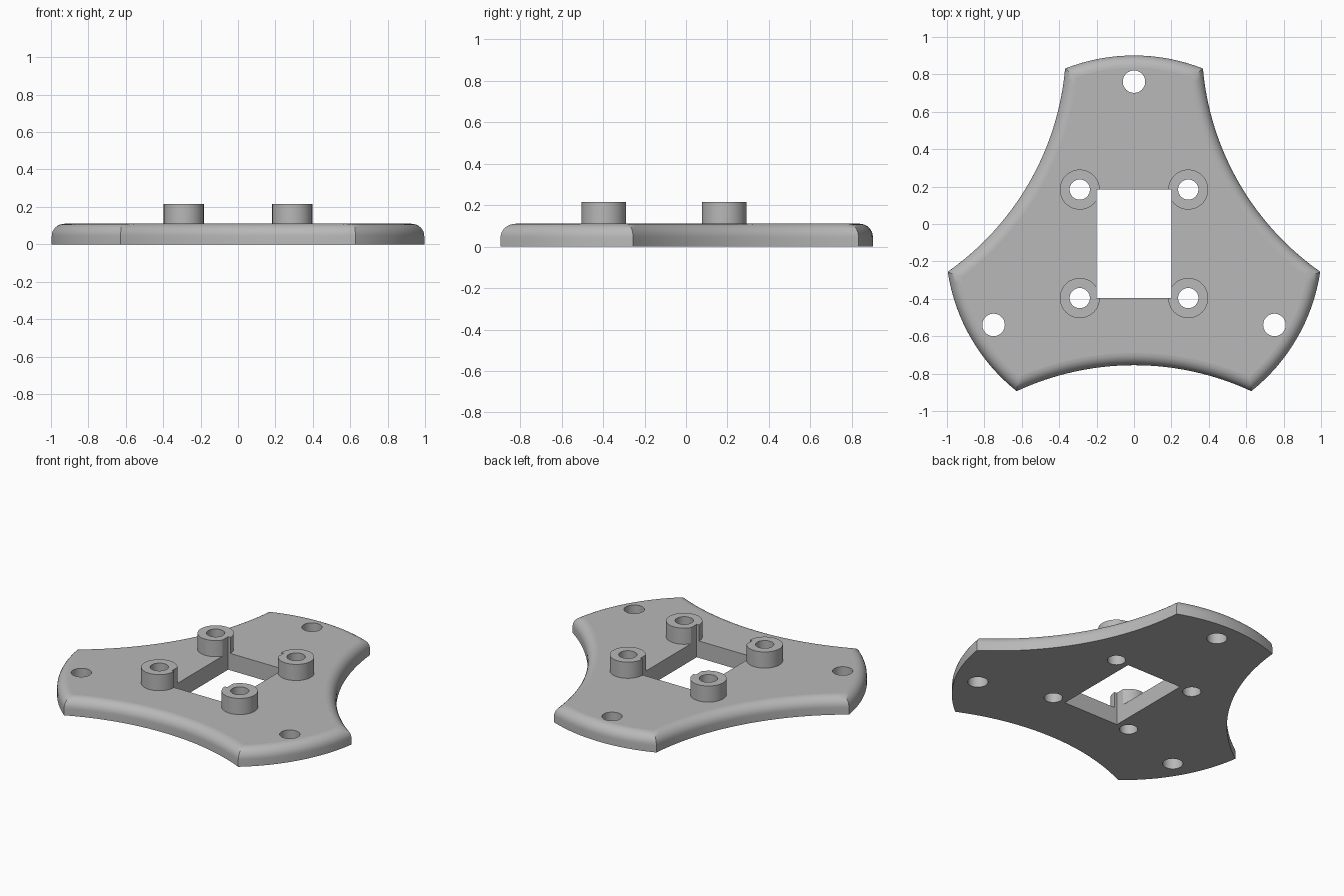
import bpy, bmesh
from math import sin, cos, asin, acos, pi, radians

if "Cube" in bpy.data.objects:
    bpy.data.objects.remove(bpy.data.objects["Cube"])

CY = -0.106                 # centre of the three-lobed shape
R_OUT = 1.007               # lobe end radius
R_SIDE, D_SIDE = 1.488, 2.137   # concave side radius and centre distance
H, FILLET = 0.11, 0.065     # plate height and top rounding
POST_TOP, POST_R, BORE_R = 0.215, 0.107, 0.054
OFF = 0.29                  # post offset from the centre
WIN_X = 0.2                 # window half width
MOUNT_D, MOUNT_R = 0.867, 0.06

grey = bpy.data.materials.new("matte grey")
grey.use_nodes = True
colour = (0.48, 0.48, 0.48, 1)
grey.diffuse_color = colour
grey.node_tree.nodes["Principled BSDF"].inputs["Base Color"].default_value = colour


def make_object(name, bm):
    bmesh.ops.recalc_face_normals(bm, faces=bm.faces)
    mesh = bpy.data.meshes.new(name)
    bm.to_mesh(mesh)
    bm.free()
    mesh.materials.append(grey)
    obj = bpy.data.objects.new(name, mesh)
    bpy.context.collection.objects.link(obj)
    return obj


def cylinder(name, x, y, r, z0, z1):
    bm = bmesh.new()
    bmesh.ops.create_cone(bm, cap_ends=True, segments=48, radius1=r, radius2=r, depth=z1 - z0)
    bmesh.ops.translate(bm, verts=bm.verts, vec=(x, y, (z0 + z1) / 2))
    return make_object(name, bm)


def outline(d, n_side=32, n_end=16):
    """Three concave sides and three convex ends, moved inwards by d."""
    a, b = R_OUT - d, R_SIDE + d
    phi = acos((a * a + D_SIDE ** 2 - b * b) / (2 * a * D_SIDE))
    beta = asin(a * sin(phi) / b)
    pts = []
    for k in range(3):
        t = -pi / 2 + k * 2 * pi / 3
        for i in range(n_side):
            ang = t + pi + beta * (1 - 2 * i / n_side)
            pts.append((D_SIDE * cos(t) + b * cos(ang), CY + D_SIDE * sin(t) + b * sin(ang)))
        for i in range(n_end):
            ang = t + phi + (2 * pi / 3 - 2 * phi) * i / n_end
            pts.append((a * cos(ang), CY + a * sin(ang)))
    return pts


def cut(obj, cutters):
    bpy.context.view_layer.objects.active = obj
    for c in cutters:
        mod = obj.modifiers.new("cut", 'BOOLEAN')
        mod.operation, mod.solver, mod.object = 'DIFFERENCE', 'EXACT', c
        bpy.ops.object.modifier_apply(modifier=mod.name)


def finish(obj):
    bpy.ops.object.select_all(action='DESELECT')
    obj.select_set(True)
    bpy.context.view_layer.objects.active = obj
    bpy.ops.object.shade_smooth_by_angle(angle=radians(30))
    for p in obj.data.polygons:      # keep level faces perfectly flat
        if abs(p.normal.z) > 0.999:
            p.use_smooth = False


# Plate: stacked outlines with a rounded top edge
bm = bmesh.new()
levels = [(0, 0)]
steps = 8
for i in range(steps + 1):
    q = pi / 2 * i / steps
    levels.append((FILLET * (1 - cos(q)), H - FILLET + FILLET * sin(q)))
rings = [[bm.verts.new((x, y, z)) for x, y in outline(d)] for d, z in levels]
for lo, hi in zip(rings, rings[1:]):
    for i in range(len(lo)):
        j = (i + 1) % len(lo)
        bm.faces.new((lo[i], lo[j], hi[j], hi[i]))
bm.faces.new(rings[0][::-1])
bm.faces.new(rings[-1])
plate = make_object("plate", bm)

# Cutters: window, mounting holes, post bores
bm = bmesh.new()
bmesh.ops.create_cube(bm, size=1)
bmesh.ops.scale(bm, verts=bm.verts, vec=(2 * WIN_X, 2 * OFF, 1))
bmesh.ops.translate(bm, verts=bm.verts, vec=(0, CY, 0))
window = make_object("window_cutter", bm)
mounts = []
for k in range(3):
    t = pi / 2 + k * 2 * pi / 3
    mounts.append(cylinder("mounting_hole_cutter", MOUNT_D * cos(t), CY + MOUNT_D * sin(t),
                           MOUNT_R, -0.5, 0.5))

# Posts: hollow, notched where they meet the window
bores, posts = [], []
for sx, side in ((1, "left"), (-1, "right")):
    for sy, end in ((-1, "front"), (1, "back")):
        x, y = sx * OFF, CY + sy * OFF
        bore = cylinder("bore_cutter", x, y, BORE_R, -0.5, 0.5)
        post = cylinder(f"post_{end}_{side}", x, y, POST_R, H, POST_TOP)
        cut(post, [bore, window])
        bores.append(bore)
        posts.append(post)

cutters = [window] + mounts + bores
cut(plate, cutters)
for obj in [plate] + posts:
    finish(obj)
for c in cutters:
    bpy.data.objects.remove(c)
